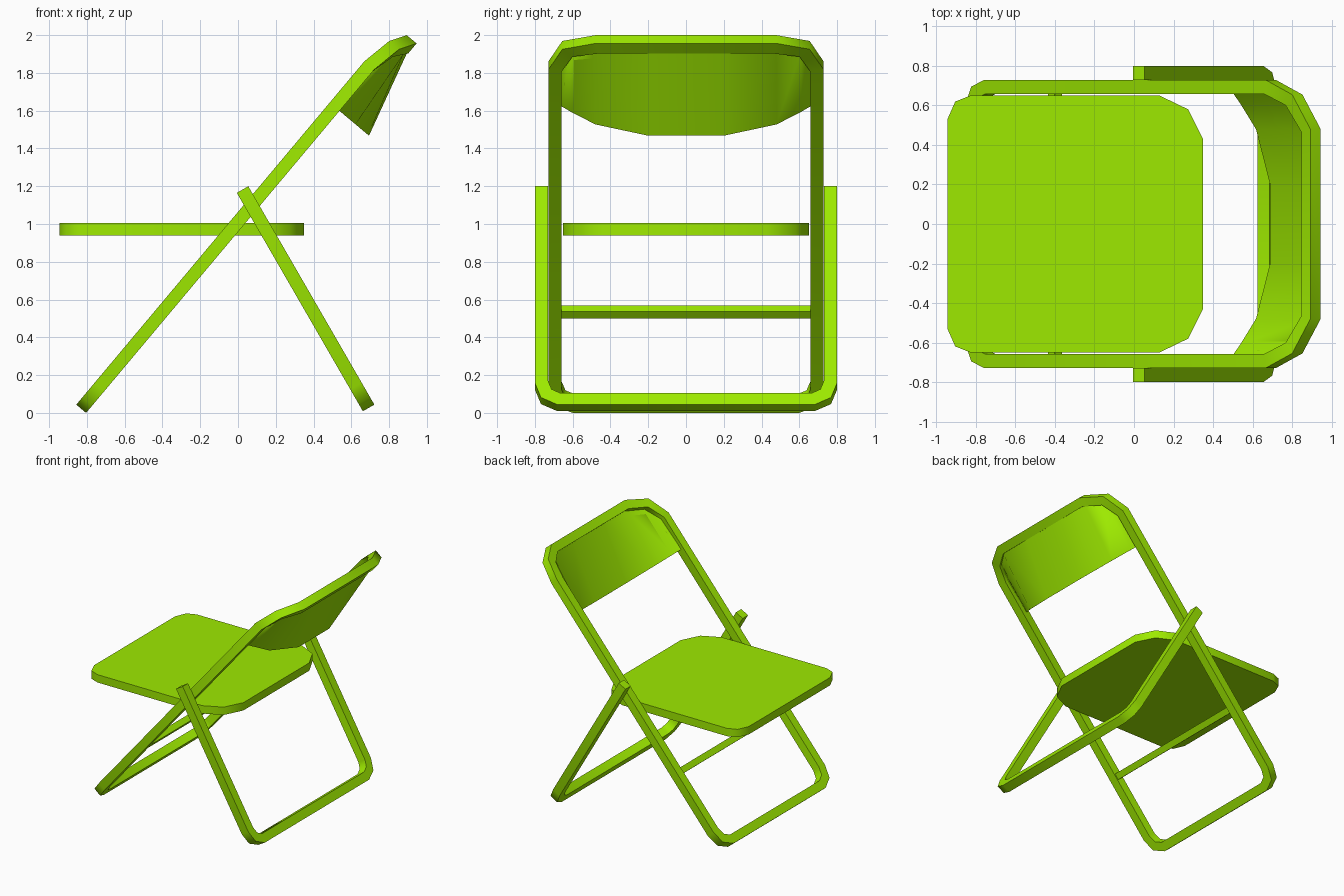
import bpy, bmesh, math
from mathutils import Vector

if "Cube" in bpy.data.objects:
    bpy.data.objects.remove(bpy.data.objects["Cube"])

mat = bpy.data.materials.new("lime")
mat.diffuse_color = (0.34, 0.82, 0.0, 1)
mat.use_nodes = True
mat.node_tree.nodes["Principled BSDF"].inputs["Base Color"].default_value = mat.diffuse_color


def finish(name, bm):
    bmesh.ops.recalc_face_normals(bm, faces=bm.faces)
    me = bpy.data.meshes.new(name)
    bm.to_mesh(me)
    bm.free()
    ob = bpy.data.objects.new(name, me)
    bpy.context.collection.objects.link(ob)
    me.materials.append(mat)
    bpy.ops.object.select_all(action='DESELECT')
    ob.select_set(True)
    bpy.context.view_layer.objects.active = ob
    bpy.ops.object.shade_smooth_by_angle(angle=math.radians(60))
    return ob


def plane(deg):
    """Tilted plane: u runs up the slope, w runs along its rear normal."""
    a = math.radians(deg)
    d = Vector((math.cos(a), 0, math.sin(a)))
    n = Vector((math.sin(a), 0, -math.cos(a)))
    return lambda y, u, w: d * u + n * w + Vector((0, y, 0))


def inset(pts, t, closed):
    """Mitred offset of a 2D path to its left side."""
    out = []
    for i, p in enumerate(pts):
        a = pts[i - 1] if (closed or i > 0) else None
        b = pts[(i + 1) % len(pts)] if (closed or i < len(pts) - 1) else None
        norms = []
        for s, e in ((a, p), (p, b)):
            if s is not None and e is not None:
                v = (e - s).normalized()
                norms.append(Vector((-v.y, v.x)))
        m = sum(norms, Vector((0, 0))).normalized()
        out.append(p + m * (t / m.dot(norms[0])))
    return out


def bridge(bm, rings, closed):
    """Skin a row of four-sided rings, capping open ends."""
    pairs = list(zip(rings, rings[1:]))
    if closed:
        pairs.append((rings[-1], rings[0]))
    else:
        bm.faces.new(rings[0])
        bm.faces.new(rings[-1])
    for r, s in pairs:
        for j in range(4):
            k = (j + 1) % 4
            bm.faces.new((r[j], r[k], s[k], s[j]))


def bar_loop(name, half, place, width, thick, closed):
    """Rectangular bar along a mirrored outline of (y, u, w) points, bottom first."""
    path = [(-y, u, w) for y, u, w in reversed(half)] + half
    outer = [Vector(p[:2]) for p in path]
    inner = inset(outer, width, closed)
    bm = bmesh.new()
    rings = []
    for o, i, (_, _, w) in zip(outer, inner, path):
        f, b = w - thick / 2, w + thick / 2
        rings.append([bm.verts.new(place(q.x, q.y, h))
                      for q, h in ((o, f), (o, b), (i, b), (i, f))])
    bridge(bm, rings, closed)
    return finish(name, bm)


back_plane = plane(50)
leg_plane = plane(120)

# Long frame: front legs and back in one loop, its top bent rearward
bar_loop("main_frame",
         [(.60, -.517, -.65), (.695, -.468, -.65), (.728, -.37, -.65),
          (.728, 1.856, -.65), (.655, 2.023, -.618), (.48, 2.106, -.567)],
         back_plane, .07, .068, True)

# Rear legs: U-shaped bar outside the main frame
bar_loop("rear_leg",
         [(.68, -.323, .612), (.768, -.279, .612), (.80, -.19, .612), (.80, 1.012, .612)],
         leg_plane, .07, .07, False)

# Seat: board with clipped corners
bm = bmesh.new()
side = [(-.945, .53), (-.905, .62), (-.83, .65), (.13, .65), (.275, .58), (.35, .43)]
outline = side + [(x, -y) for x, y in reversed(side)]
face = bm.faces.new([bm.verts.new((x, y, .94)) for x, y in outline])
ext = bmesh.ops.extrude_face_region(bm, geom=[face])
bmesh.ops.translate(bm, vec=(0, 0, .065),
                    verts=[v for v in ext["geom"] if isinstance(v, bmesh.types.BMVert)])
finish("seat", bm)

# Crossbar between the front legs
bm = bmesh.new()
bridge(bm, [[bm.verts.new(back_plane(y, .152 + a, -.65 + b))
             for a, b in ((-.025, -.025), (.025, -.025), (.025, .025), (-.025, .025))]
            for y in (-.665, .665)], False)
finish("crossbar", bm)

# Backrest: thin curved sheet; columns of y, top u, top w, bottom w
cols = [(.665, 1.85, -.65, -.662), (.61, 1.985, -.61, -.612),
        (.48, 2.045, -.555, -.508), (.20, 2.045, -.545, -.415)]
cols += [(-c[0],) + c[1:] for c in reversed(cols)]
bm = bmesh.new()
t = .003
bridge(bm, [[bm.verts.new(back_plane(y, u, w)) for u, w in
             ((1.57, wb - t), (tu, tw - t), (tu, tw + t), (1.57, wb + t))]
            for y, tu, tw, wb in cols], False)
finish("backrest", bm)
